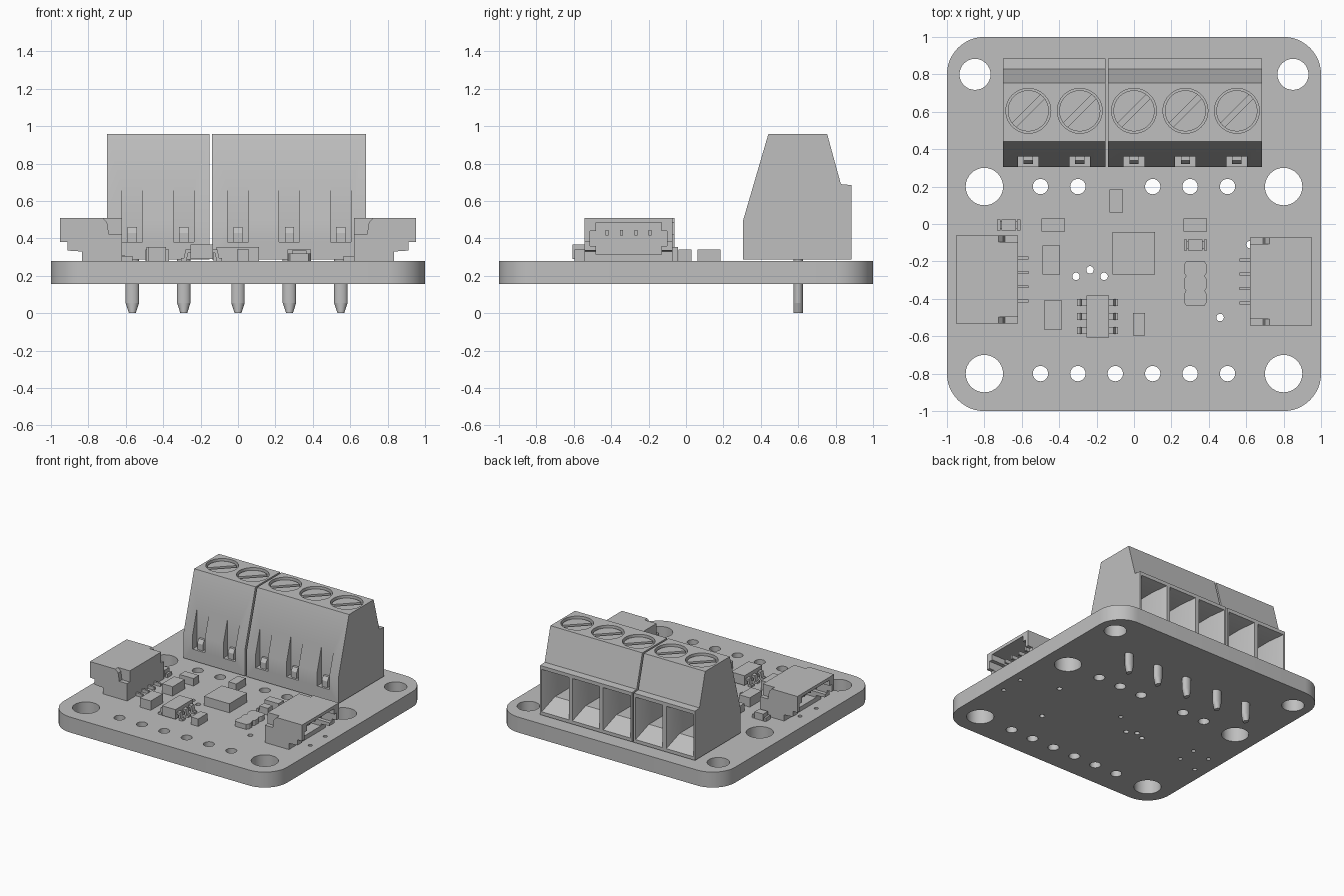
import bpy, bmesh, math
from mathutils import Vector

if "Cube" in bpy.data.objects:
    bpy.data.objects.remove(bpy.data.objects["Cube"])

grey = bpy.data.materials.new("plain grey")
grey.use_nodes = True
grey.diffuse_color = (0.52, 0.52, 0.52, 1)
grey.node_tree.nodes["Principled BSDF"].inputs["Base Color"].default_value = (0.52, 0.52, 0.52, 1)


def loft(bm, a, b):
    """Closed solid between two matching rings of points."""
    va, vb = [bm.verts.new(p) for p in a], [bm.verts.new(p) for p in b]
    n = len(a)
    faces = [bm.faces.new(va), bm.faces.new(vb)]
    for i in range(n):
        j = (i + 1) % n
        faces.append(bm.faces.new((va[i], va[j], vb[j], vb[i])))
    bmesh.ops.recalc_face_normals(bm, faces=faces)


def prism(bm, axis, pts, lo, hi):
    """Extrude a 2D outline along the x, y or z axis."""
    place = {"x": lambda p, h: (h, p[0], p[1]),
             "y": lambda p, h: (p[0], h, p[1]),
             "z": lambda p, h: (p[0], p[1], h)}[axis]
    loft(bm, [place(p, lo) for p in pts], [place(p, hi) for p in pts])


def rect(x0, x1, y0, y1):
    return [(x0, y0), (x1, y0), (x1, y1), (x0, y1)]


def box(bm, x0, x1, y0, y1, z0, z1):
    prism(bm, "z", rect(x0, x1, y0, y1), z0, z1)


def circle(x, y, rx, ry=None, n=32):
    ry = ry or rx
    return [(x + rx * math.cos(math.tau * i / n), y + ry * math.sin(math.tau * i / n)) for i in range(n)]


def finish(name, bm):
    me = bpy.data.meshes.new(name)
    bm.to_mesh(me)
    bm.free()
    me.materials.append(grey)
    ob = bpy.data.objects.new(name, me)
    bpy.context.scene.collection.objects.link(ob)
    smooth(me)
    return ob


def smooth(me):
    me.shade_smooth()
    me.set_sharp_from_angle(angle=math.radians(30))


def cut(ob, bm):
    """Subtract the solids in bm and bake the result."""
    cutter = finish("cutter", bm)
    cutter.hide_render = True
    mod = ob.modifiers.new("cut", "BOOLEAN")
    mod.operation, mod.solver, mod.object, mod.use_self = "DIFFERENCE", "EXACT", cutter, True
    bpy.context.view_layer.update()
    deps = bpy.context.evaluated_depsgraph_get()
    me = bpy.data.meshes.new_from_object(ob.evaluated_get(deps))
    ob.modifiers.clear()
    ob.data = me
    smooth(me)
    bpy.data.objects.remove(cutter)


TOP = 0.28

# Circuit board with rounded corners and drilled holes
outline = []
for k, (sx, sy) in enumerate([(1, 1), (-1, 1), (-1, -1), (1, -1)]):
    for i in range(13):
        a = math.radians(90 * k + 7.5 * i)
        outline.append((0.8 * sx + 0.2 * math.cos(a), 0.8 * sy + 0.2 * math.sin(a)))
bm = bmesh.new()
prism(bm, "z", outline, 0.155, TOP)
board = finish("circuit_board", bm)

holes = [(s * x, y, r) for s in (-1, 1) for x, y, r in [(0.85, 0.8, 0.083), (0.8, 0.2, 0.1), (0.8, -0.8, 0.1)]]
holes += [(x / 10, 0.2, 0.041) for x in (-5, -3, 1, 3, 5)]
holes += [(x / 10, -0.8, 0.041) for x in range(-5, 6, 2)]
holes += [(x, y, 0.02) for x, y in [(-0.31, -0.28), (-0.235, -0.245), (-0.16, -0.28), (0.46, -0.5), (0.62, -0.11)]]
holes += [(x, y, 0.016) for x, y in [(0.92, -0.39), (0.92, -0.2), (-0.9, -0.38), (-0.88, -0.2),
                                     (-0.72, -0.33), (-0.72, -0.18), (0.01, -0.14)]]
bm = bmesh.new()
for x, y, r in holes:
    prism(bm, "z", circle(x, y, r), 0.1, 0.35)
cut(board, bm)

# Screw terminal blocks
SIDE = [(0.305, 0.287), (0.305, 0.495), (0.44, 0.957), (0.755, 0.957), (0.828, 0.69), (0.885, 0.685), (0.885, 0.287)]
ROW = 0.605


def terminal_block(name, x0, x1, ways):
    bm = bmesh.new()
    prism(bm, "x", SIDE, x0, x1)
    block = finish(name, bm)
    bm = bmesh.new()
    for x in ways:
        prism(bm, "z", circle(x, ROW, 0.12, n=40), 0.89, 1.0)          # screw well
        box(bm, x - 0.055, x + 0.055, 0.2, 0.36, 0.38, 0.75)           # front slot
        mouth = [(x + u * 0.128, 0.9, z) for u, z in rect(-1, 1, 0.3, 0.66)]
        throat = [(x + u * 0.075, 0.78, z) for u, z in rect(-1, 1, 0.41, 0.63)]
        loft(bm, mouth, throat)                                        # wire funnel
    cut(block, bm)
    bm = bmesh.new()
    for x in ways:
        box(bm, x - 0.075, x + 0.075, 0.55, 0.79, 0.41, 0.63)          # wire tunnel
    cut(block, bm)

    for i, x in enumerate(ways):
        # Slotted screw head
        bm = bmesh.new()
        prism(bm, "z", circle(x, ROW, 0.11, n=40), 0.87, 0.94)
        screw = finish(f"{name}_screw_{i + 1}", bm)
        bm = bmesh.new()
        d, s = Vector((0.1, 0.1)), Vector((0.011, -0.011))
        c = Vector((x, ROW))
        prism(bm, "z", [c - d - s, c - d + s, c + d + s, c + d - s], 0.91, 1.0)
        cut(screw, bm)
        # Front clip
        bm = bmesh.new()
        prism(bm, "x", [(0.365, 0.375), (0.322, 0.375), (0.322, 0.43), (0.34, 0.46), (0.365, 0.46)], x - 0.025, x + 0.025)
        finish(f"{name}_clip_{i + 1}", bm)
        # Solder pin
        bm = bmesh.new()
        loft(bm, [(u, v, 0.055) for u, v in circle(x, 0.6, 0.036, 0.026)],
             [(u, v, 0.3) for u, v in circle(x, 0.6, 0.036, 0.026)])
        loft(bm, [(u, v, 0) for u, v in circle(x, 0.6, 0.018, 0.025)],
             [(u, v, 0.055) for u, v in circle(x, 0.6, 0.036, 0.026)])
        finish(f"{name}_pin_{i + 1}", bm)


terminal_block("two_way_terminal", -0.70, -0.152, [-0.565, -0.29])
terminal_block("three_way_terminal", -0.138, 0.685, [0, 0.275, 0.55])


# Side-entry cable connectors
def connector(name, s, yc):
    bm = bmesh.new()
    body = [(0.62, TOP), (0.835, TOP), (0.835, 0.33), (0.912, 0.335), (0.912, 0.38), (0.953, 0.38), (0.953, 0.51), (0.62, 0.51)]
    prism(bm, "y", [(s * x, z) for x, z in body], yc - 0.235, yc + 0.235)
    shell = finish(name, bm)
    bm = bmesh.new()
    opening = [(-0.175, 0.315), (0.175, 0.315), (0.175, 0.36), (0.205, 0.36), (0.205, 0.44), (0.175, 0.44),
               (0.175, 0.485), (-0.175, 0.485), (-0.175, 0.44), (-0.205, 0.44), (-0.205, 0.36), (-0.175, 0.36)]
    prism(bm, "x", [(yc + y, z) for y, z in opening], s * 0.75, s * 1.0)
    notch = [(0.6, 0.42), (0.69, 0.42), (0.7, 0.485), (0.735, 0.52), (0.6, 0.52)]
    for side in (-1, 1):
        prism(bm, "y", [(s * x, z) for x, z in notch], yc + side * 0.2, yc + side * 0.26)
    cut(shell, bm)
    bm = bmesh.new()
    for i in range(4):
        y = yc + (i - 1.5) * 0.077
        box(bm, *sorted((s * 0.73, s * 0.88)), y - 0.008, y + 0.008, 0.415, 0.445)
        box(bm, *sorted((s * 0.563, s * 0.64)), y - 0.008, y + 0.008, TOP, 0.305)
    finish(name + "_contacts", bm)


connector("left_connector", 1, -0.307)
connector("right_connector", -1, -0.297)

# Plain rectangular components
for name, *dims in [("square_chip", -0.115, 0.112, -0.27, -0.042, 0.353),
                    ("capacitor_1", -0.495, -0.37, -0.04, 0.03, 0.34),
                    ("capacitor_2", -0.13, -0.06, 0.062, 0.185, 0.34),
                    ("capacitor_3", -0.49, -0.395, -0.27, -0.115, 0.355),
                    ("capacitor_4", -0.482, -0.385, -0.565, -0.41, 0.355),
                    ("capacitor_5", -0.005, 0.06, -0.595, -0.475, 0.34),
                    ("capacitor_6", 0.265, 0.39, -0.04, 0.03, 0.34)]:
    bm = bmesh.new()
    box(bm, *dims[:4], TOP, dims[4])
    finish(name, bm)

# Small indicator lamps with end caps
for name, x, y in [("lamp_1", -0.67, -0.005), ("lamp_2", 0.328, -0.112)]:
    bm = bmesh.new()
    box(bm, x - 0.06, x + 0.06, y - 0.022, y + 0.022, TOP, 0.3)
    box(bm, x - 0.038, x + 0.038, y - 0.03, y + 0.03, TOP, 0.335)
    for s in (-1, 1):
        box(bm, *sorted((x + s * 0.045, x + s * 0.062)), y - 0.03, y + 0.03, TOP, 0.31)
    finish(name, bm)

# Resistor array with scalloped sides
edge = [(0.062 - 0.012 * max(0, math.cos(i * math.pi / 4)) ** 2, -0.118 + i * 0.236 / 24) for i in range(25)]
bm = bmesh.new()
prism(bm, "z", [(0.328 + x, -0.318 + y) for x, y in edge] + [(0.328 - x, -0.318 + y) for x, y in reversed(edge)], TOP, 0.32)
finish("resistor_array", bm)

# Six-legged chip with bent legs
bm = bmesh.new()
box(bm, -0.255, -0.135, -0.607, -0.383, 0.29, 0.368)
finish("six_leg_chip", bm)
bm = bmesh.new()
leg = [(0.05, 0.34), (0.085, 0.34), (0.095, 0.295), (0.11, 0.295), (0.11, TOP), (0.08, TOP), (0.072, 0.322), (0.05, 0.322)]
for y in (-0.42, -0.495, -0.57):
    for s in (-1, 1):
        prism(bm, "y", [(-0.195 + s * x, z) for x, z in leg], y - 0.018, y + 0.018)
finish("six_leg_chip_legs", bm)
